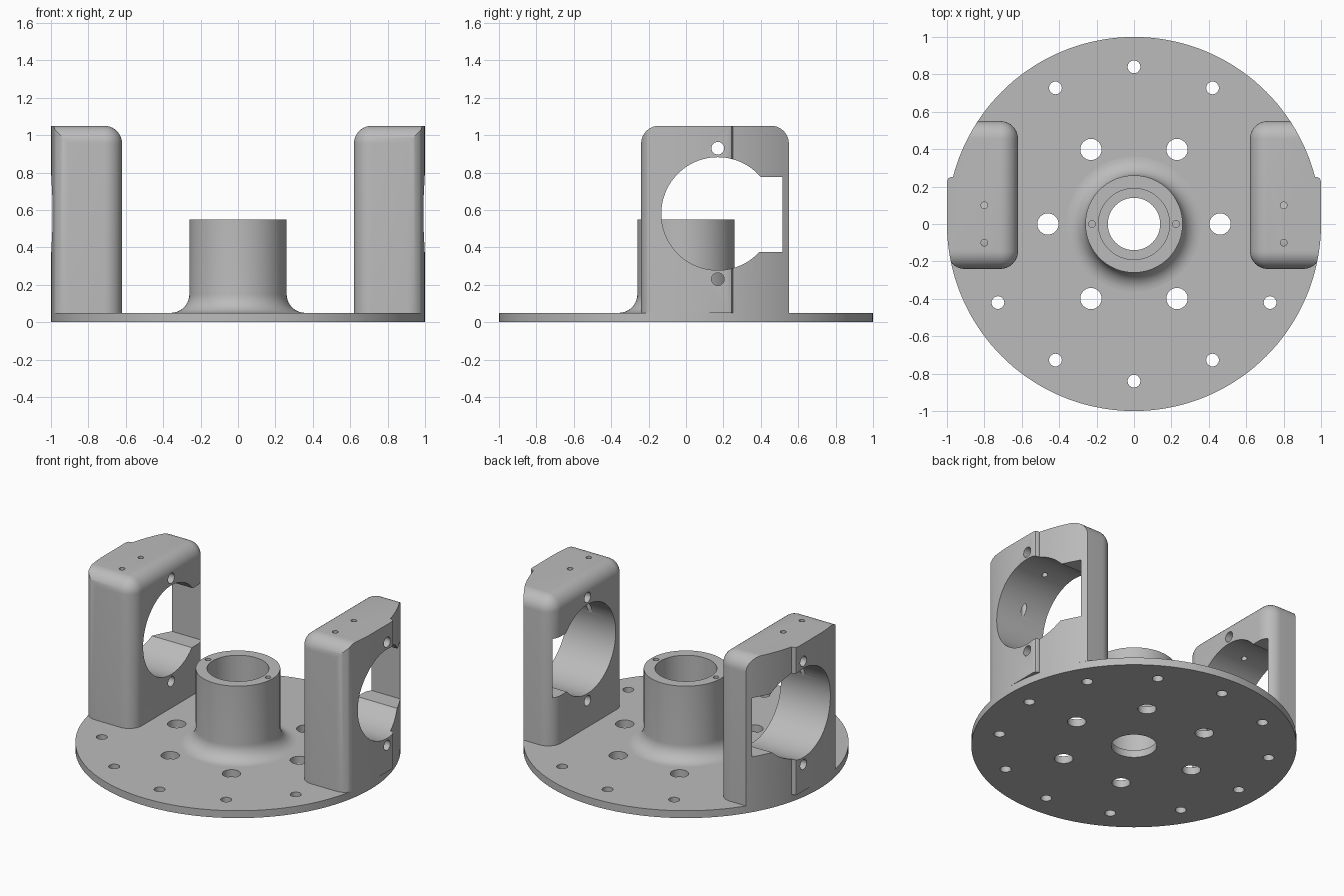
import bpy, bmesh
from math import sin, cos, pi, radians, asin
from mathutils import Matrix, Vector

cube = bpy.data.objects.get("Cube")
if cube:
    bpy.data.objects.remove(cube, do_unlink=True)

grey = bpy.data.materials.new("light_grey")
grey.use_nodes = True
COLOUR = (0.5, 0.5, 0.5, 1)
grey.diffuse_color = COLOUR
grey.node_tree.nodes["Principled BSDF"].inputs["Base Color"].default_value = COLOUR


def make(name, bm):
    bmesh.ops.recalc_face_normals(bm, faces=bm.faces)
    mesh = bpy.data.meshes.new(name)
    bm.to_mesh(mesh)
    bm.free()
    mesh.materials.append(grey)
    ob = bpy.data.objects.new(name, mesh)
    bpy.context.collection.objects.link(ob)
    return ob


def activate(ob):
    bpy.ops.object.select_all(action='DESELECT')
    ob.select_set(True)
    bpy.context.view_layer.objects.active = ob


def boolean(ob, cutter, operation='DIFFERENCE'):
    """Apply a boolean and discard the cutter."""
    cutter.hide_render = True
    mod = ob.modifiers.new("cut", 'BOOLEAN')
    mod.operation, mod.solver, mod.object = operation, 'EXACT', cutter
    activate(ob)
    bpy.ops.object.modifier_apply(modifier=mod.name)
    bpy.data.objects.remove(cutter, do_unlink=True)


def smooth(ob):
    activate(ob)
    bpy.ops.object.shade_smooth_by_angle(angle=radians(30))


def rod(bm, centre, radius, length, axis='Z', segments=32):
    turn = Matrix.Rotation(pi / 2, 4, 'Y') if axis == 'X' else Matrix()
    bmesh.ops.create_cone(bm, cap_ends=True, segments=segments, radius1=radius, radius2=radius,
                          depth=length, matrix=Matrix.Translation(centre) @ turn)


def block(bm, low, high):
    low, high = Vector(low), Vector(high)
    size = Matrix.Diagonal((*(high - low), 1))
    return bmesh.ops.create_cube(bm, size=1, matrix=Matrix.Translation((low + high) / 2) @ size)


# Base plate with centre bore and two rings of holes
T = 0.05
bm = bmesh.new()
rod(bm, (0, 0, T / 2), 1, T, segments=144)
plate = make("base_plate", bm)
bm = bmesh.new()
rod(bm, (0, 0, T / 2), 0.14, 0.3, segments=64)
for count, ring, radius in ((12, 0.84, 0.034), (6, 0.46, 0.057)):
    for i in range(count):
        a = 2 * pi * i / count
        rod(bm, (ring * cos(a), ring * sin(a), T / 2), radius, 0.3)
boolean(plate, make("plate_holes", bm))
smooth(plate)

# Central hub: revolved ring with a filleted foot
F = 0.1
profile = [(0.19, T), (0.19, 0.55), (0.26, 0.55)]
for i in range(11):
    a = pi / 2 * i / 10
    profile.append((0.26 + F * (1 - cos(a)), T + F * (1 - sin(a))))
bm = bmesh.new()
verts = [bm.verts.new((r, 0, z)) for r, z in profile]
edges = [bm.edges.new((verts[i - 1], verts[i])) for i in range(len(verts))]
bmesh.ops.spin(bm, geom=verts + edges, axis=(0, 0, 1), cent=(0, 0, 0),
               angle=2 * pi, steps=96, use_merge=True)
bmesh.ops.remove_doubles(bm, verts=bm.verts, dist=1e-5)
hub = make("centre_hub", bm)
bm = bmesh.new()
for s in (-1, 1):
    rod(bm, (0.225 * s, 0, 0.55), 0.018, 0.3, segments=20)
boolean(hub, make("hub_pin_holes", bm))
smooth(hub)


def bracket(name, side):
    # Rounded block: every upright edge and three of the top edges
    bm = bmesh.new()
    block(bm, (0.62, -0.24, T), (1, 0.55, 1.05))
    chosen = []
    for e in bm.edges:
        a, b = (v.co for v in e.verts)
        upright = abs(a.z - b.z) > 0.5
        top = min(a.z, b.z) > 1
        outer = min(a.x, b.x) > 0.9
        if (upright and not (outer and a.y > 0)) or (top and not outer):
            chosen.append(e)
    bmesh.ops.bevel(bm, geom=chosen, offset=0.095, segments=10, profile=0.5, affect='EDGES')
    ob = make(name, bm)

    # Trim the outside to the plate rim, leaving a raised land
    start = asin(0.25)
    arc = [(cos(a), sin(a)) for a in (radians(-30 + 2.5 * i) for i in range(13))]
    land = [(1, 0.225), (0.994, 0.243), (0.98, 0.25)]
    back = [start + (radians(42) - start) * i / 12 for i in range(13)]
    outline = arc + land + [(cos(a), sin(a)) for a in back] + [(0.4, 0.7), (0.4, -0.5)]
    bm = bmesh.new()
    face = bm.faces.new([bm.verts.new((x, y, -0.2)) for x, y in outline])
    up = bmesh.ops.extrude_face_region(bm, geom=[face])["geom"]
    bmesh.ops.translate(bm, vec=(0, 0, 1.5), verts=[v for v in up if isinstance(v, bmesh.types.BMVert)])
    boolean(ob, make("rim_trim", bm), 'INTERSECT')

    # Large bore, side slot, cross holes and top screw holes
    bm = bmesh.new()
    rod(bm, (0.8, 0.17, 0.58), 0.302, 1, 'X', 96)
    boolean(ob, make("bore", bm))
    bm = bmesh.new()
    block(bm, (0.3, 0.2, 0.375), (1.3, 0.515, 0.775))
    boolean(ob, make("slot", bm))
    bm = bmesh.new()
    for z in (0.23, 0.93):
        rod(bm, (0.8, 0.17, z), 0.034, 1, 'X')
    for y in (-0.1, 0.1):
        rod(bm, (0.8, y, 0.86), 0.018, 0.5, segments=20)
    boolean(ob, make("screw_holes", bm))

    if side < 0:
        bm = bmesh.new()
        bm.from_mesh(ob.data)
        bmesh.ops.scale(bm, vec=(-1, 1, 1), verts=bm.verts)
        bmesh.ops.reverse_faces(bm, faces=bm.faces)
        bm.to_mesh(ob.data)
        bm.free()
    smooth(ob)


bracket("left_bracket", 1)
bracket("right_bracket", -1)
